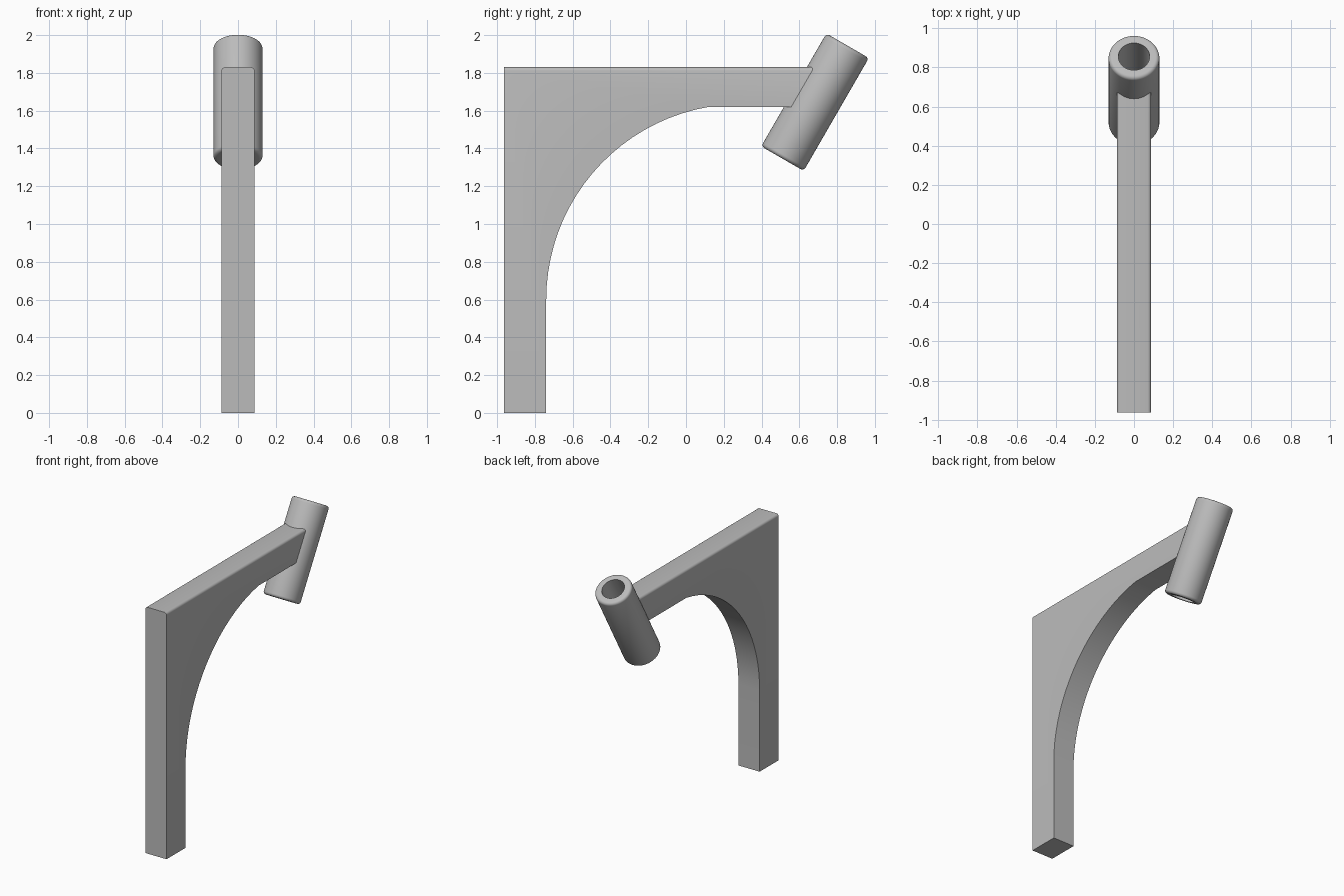
import bpy, bmesh, math
from mathutils import Matrix, Vector

cube = bpy.data.objects.get("Cube")
if cube:
    bpy.data.objects.remove(cube, do_unlink=True)

grey = bpy.data.materials.new("light grey")
grey.use_nodes = True
grey.diffuse_color = (0.5, 0.5, 0.5, 1)
grey.node_tree.nodes["Principled BSDF"].inputs["Base Color"].default_value = grey.diffuse_color


def finish(name, bm, smooth_angle):
    bmesh.ops.recalc_face_normals(bm, faces=bm.faces)
    mesh = bpy.data.meshes.new(name)
    bm.to_mesh(mesh)
    bm.free()
    mesh.materials.append(grey)
    obj = bpy.data.objects.new(name, mesh)
    bpy.context.collection.objects.link(obj)
    bpy.ops.object.select_all(action='DESELECT')
    obj.select_set(True)
    bpy.context.view_layer.objects.active = obj
    bpy.ops.object.shade_smooth_by_angle(angle=math.radians(smooth_angle))
    return obj


# Shared dimensions
TILT = math.radians(30)
CENTRE = Vector((0, 0.683, 1.645))
LENGTH, RADIUS, BORE, ROUND = 0.69, 0.13, 0.08, 0.02
HALF, FRONT, TOP, UNDER = 0.087, -0.963, 1.83, 1.62


def arm_end(z):
    # The arm stops inside the tube wall, parallel to the tube axis
    return CENTRE.y + (z - CENTRE.z) * math.tan(TILT) - 0.088 / math.cos(TILT)


# Bracket: side profile with a curved inner brace
R, cy, cz, steps = 1.035, 0.295, 0.6, 20
stop = math.acos(0.175 / R)
stop = math.asin((UNDER - cz) / R)
profile = [(FRONT, TOP), (FRONT, 0), (cy - R, 0)]
for i in range(steps + 1):
    a = stop * i / steps
    profile.append((cy - R * math.cos(a), cz + R * math.sin(a)))
profile += [(arm_end(UNDER), UNDER), (arm_end(TOP), TOP)]

bm = bmesh.new()
side = bm.faces.new([bm.verts.new((-HALF, y, z)) for y, z in profile])
ext = bmesh.ops.extrude_face_region(bm, geom=[side])
bmesh.ops.translate(bm, vec=(2 * HALF, 0, 0),
                    verts=[g for g in ext["geom"] if isinstance(g, bmesh.types.BMVert)])
# Soften the two long top edges
long_edges = [e for e in bm.edges
              if all(v.co.z > TOP - 0.001 for v in e.verts)
              and abs(e.verts[0].co.x - e.verts[1].co.x) < 0.001]
bmesh.ops.bevel(bm, geom=long_edges, offset=0.018, segments=4, profile=0.5, affect='EDGES')
finish("bracket", bm, 30)

# Tilted tube: lathed wall with rounded outer rims and an open bore
h = LENGTH / 2
rim = [(RADIUS - ROUND + ROUND * math.cos(a), h - ROUND + ROUND * math.sin(a))
       for a in (math.pi / 2 * i / 5 for i in range(6))]
wall = [(r, -z) for r, z in reversed(rim)] + rim
wall = [(BORE, -h)] + wall + [(BORE, h)]

bm = bmesh.new()
ring = [bm.verts.new((r, 0, z)) for r, z in wall]
edges = [bm.edges.new((ring[i], ring[(i + 1) % len(ring)])) for i in range(len(ring))]
bmesh.ops.spin(bm, geom=ring + edges, cent=(0, 0, 0), axis=(0, 0, 1),
               angle=2 * math.pi, steps=64, use_merge=True)
bmesh.ops.remove_doubles(bm, verts=bm.verts, dist=0.0001)
bm.transform(Matrix.Translation(CENTRE) @ Matrix.Rotation(-TILT, 4, 'X'))
finish("tilted_tube", bm, 40)
